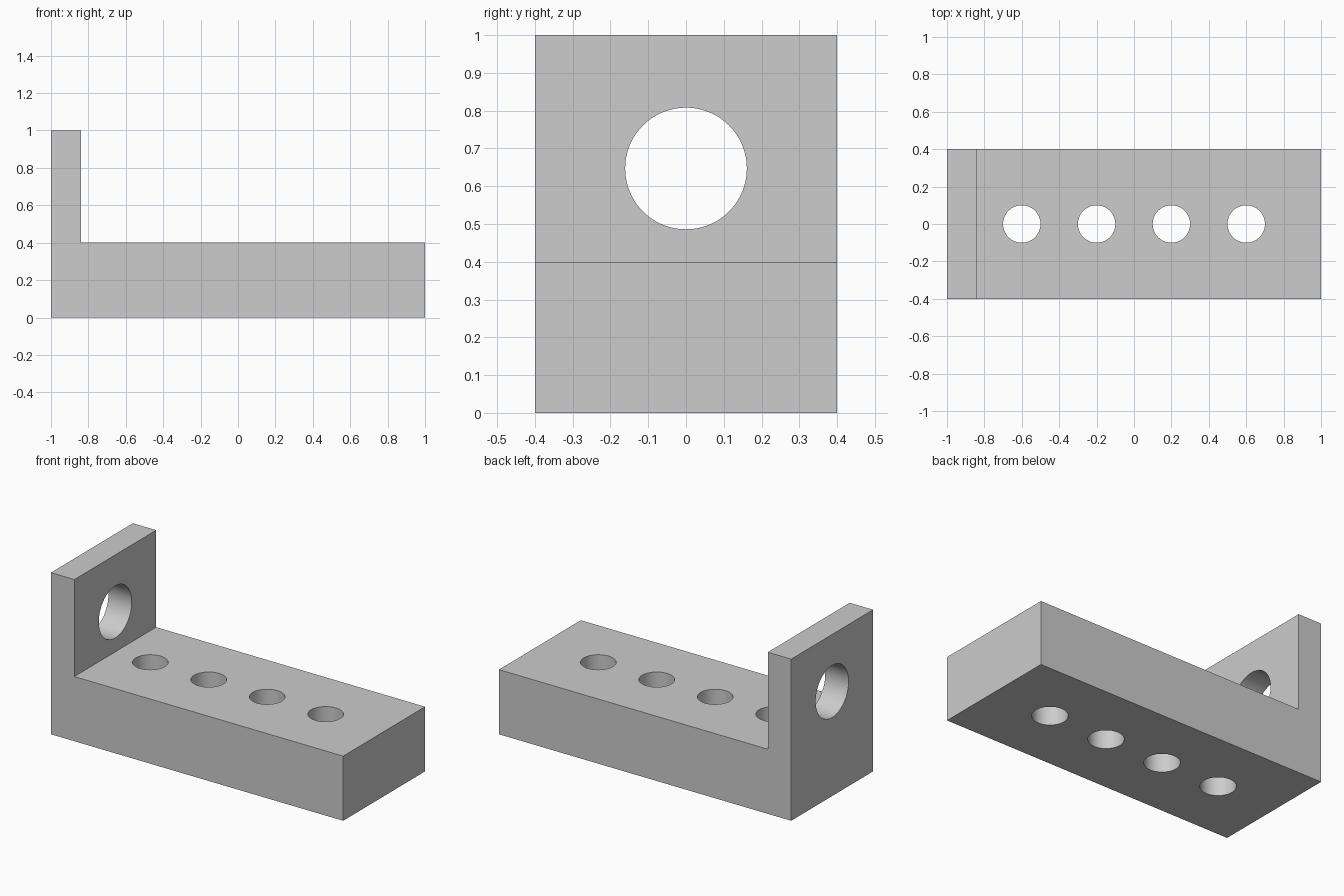
import bpy
import bmesh
import math

default = bpy.data.objects.get("Cube")
if default:
    bpy.data.objects.remove(default, do_unlink=True)

# Plain grey finish
GREY = (0.604, 0.604, 0.604, 1.0)
grey = bpy.data.materials.new("light_grey")
grey.use_nodes = True
grey.diffuse_color = GREY
grey.node_tree.nodes["Principled BSDF"].inputs["Base Color"].default_value = GREY

HALF_DEPTH = 0.4
BASE_TOP = 0.4
WALL_INNER = -0.84

# L-shaped side profile extruded along the depth
profile = [(-1, 0), (1, 0), (1, BASE_TOP), (WALL_INNER, BASE_TOP), (WALL_INNER, 1), (-1, 1)]
bm = bmesh.new()
side = bm.faces.new([bm.verts.new((x, -HALF_DEPTH, z)) for x, z in profile])
extruded = bmesh.ops.extrude_face_region(bm, geom=[side])["geom"]
bmesh.ops.translate(bm, vec=(0, 2 * HALF_DEPTH, 0),
                    verts=[v for v in extruded if isinstance(v, bmesh.types.BMVert)])
bmesh.ops.recalc_face_normals(bm, faces=bm.faces)
mesh = bpy.data.meshes.new("angle_bracket")
bm.to_mesh(mesh)
bm.free()
mesh.materials.append(grey)
bracket = bpy.data.objects.new("angle_bracket", mesh)
bpy.context.collection.objects.link(bracket)


def drill(name, radius, length, location, rotation=(0, 0, 0)):
    """Cut a round through hole in the bracket."""
    bpy.ops.mesh.primitive_cylinder_add(vertices=96, radius=radius, depth=length,
                                        location=location, rotation=rotation)
    cutter = bpy.context.object
    cutter.name = name
    cutter.hide_render = True
    cutter.data.materials.append(grey)
    mod = bracket.modifiers.new(name, "BOOLEAN")
    mod.operation = "DIFFERENCE"
    mod.solver = "EXACT"
    mod.object = cutter
    bpy.ops.object.select_all(action="DESELECT")
    bracket.select_set(True)
    bpy.context.view_layer.objects.active = bracket
    bpy.ops.object.modifier_apply(modifier=name)
    bpy.data.objects.remove(cutter, do_unlink=True)


# Row of four vertical holes through the base
for i in range(4):
    drill(f"base_hole_{i + 1}", 0.1, 1.0, (-0.6 + 0.4 * i, 0, 0.2))

# Large horizontal hole through the upright wall
drill("wall_hole", 0.161, 0.5, (-0.92, 0, 0.647), (0, math.pi / 2, 0))

bpy.ops.object.shade_smooth_by_angle(angle=math.radians(30))
